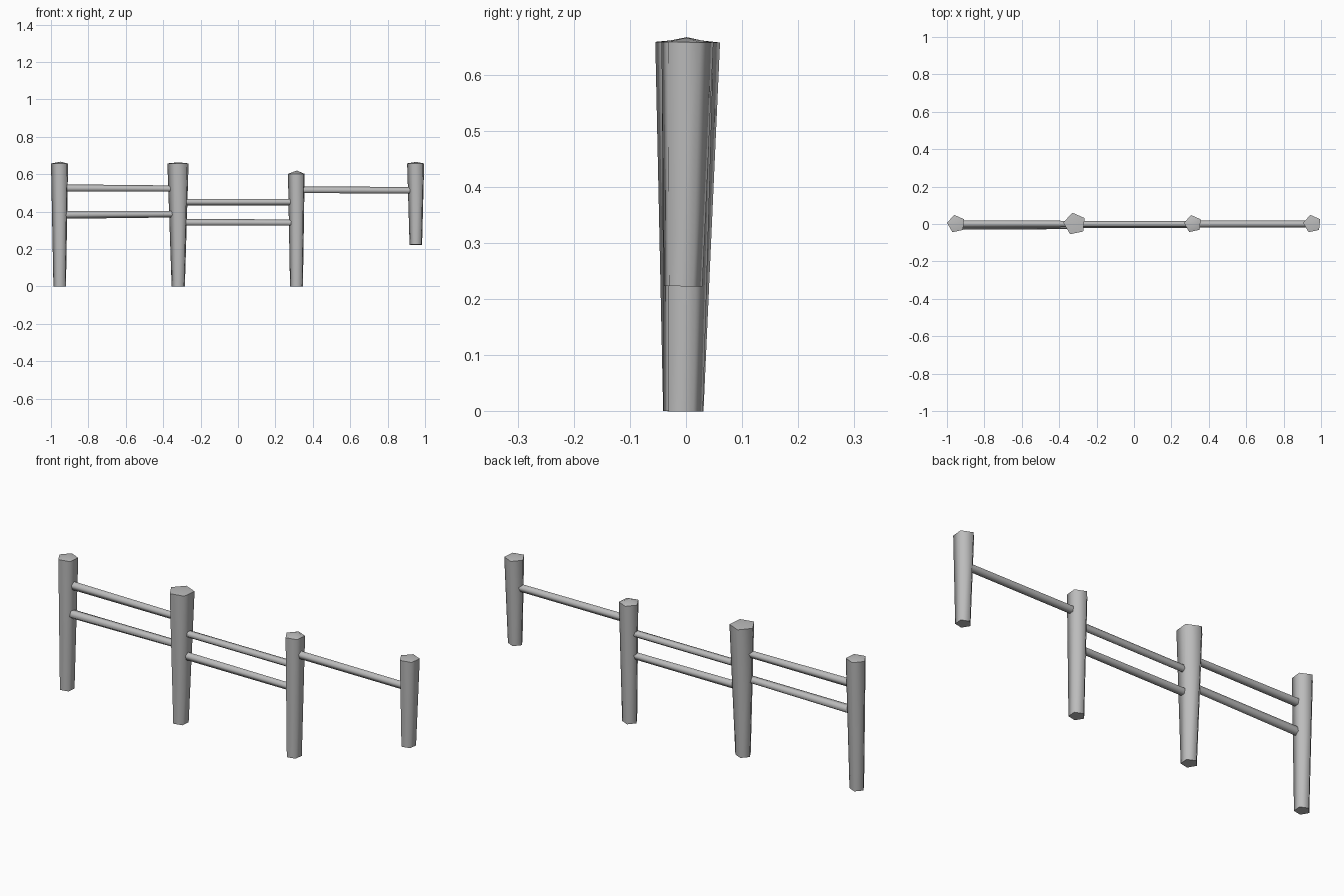
import bpy, bmesh, math
from mathutils import Vector

cube = bpy.data.objects.get("Cube")
if cube:
    bpy.data.objects.remove(cube, do_unlink=True)

grey = bpy.data.materials.new("weathered grey")
grey.use_nodes = True
colour = (0.5, 0.5, 0.5, 1)
grey.diffuse_color = colour
grey.node_tree.nodes["Principled BSDF"].inputs["Base Color"].default_value = colour

SIDES = 5


def log(name, start, end, r_start, r_end, turn, peak=0.0):
    """Tapered five-sided log, smooth around its sides, with an optional raised tip."""
    start, end = Vector(start), Vector(end)
    axis = (end - start).normalized()
    # Section axes: x and y for upright logs, y and z for lying ones
    u = Vector((1, 0, 0)) if abs(axis.z) > 0.5 else Vector((0, 1, 0))
    v = axis.cross(u).normalized()
    bm = bmesh.new()
    rings = []
    for centre, radius in ((start, r_start), (end, r_end)):
        angles = [math.radians(turn) + i * math.tau / SIDES for i in range(SIDES)]
        rings.append([bm.verts.new(centre + radius * (u * math.cos(a) + v * math.sin(a)))
                      for a in angles])
    low, high = rings
    tip = bm.verts.new(end + axis * peak) if peak else None
    for i in range(SIDES):
        j = (i + 1) % SIDES
        bm.faces.new((low[i], low[j], high[j], high[i])).smooth = True
        if tip:
            bm.faces.new((high[i], high[j], tip)).smooth = True
    bm.faces.new(low[::-1])
    if not tip:
        bm.faces.new(high)
    # Keep the end rims crisp
    for ring in rings:
        for i in range(SIDES):
            bm.edges.get((ring[i], ring[(i + 1) % SIDES])).smooth = False
    bmesh.ops.recalc_face_normals(bm, faces=bm.faces)
    mesh = bpy.data.meshes.new(name)
    bm.to_mesh(mesh)
    bm.free()
    mesh.materials.append(grey)
    obj = bpy.data.objects.new(name, mesh)
    bpy.context.collection.objects.link(obj)
    return obj


# Posts: name, x, foot height, rim height, foot radius, rim radius, tip rise
posts = [
    ("right_end_post", -0.951, 0, 0.657, 0.036, 0.049, 0.01),
    ("right_middle_post", -0.317, 0, 0.658, 0.038, 0.061, 0.006),
    ("left_middle_post", 0.315, 0, 0.602, 0.037, 0.048, 0.018),
    ("left_end_post", 0.953, 0.223, 0.658, 0.036, 0.049, 0.008),
]
for name, x, foot, rim, r_foot, r_rim, rise in posts:
    log(name, (x, -0.006, foot), (x, 0.001, rim), r_foot, r_rim, 174, rise)

# Rails: name, x span, end heights, y, end radii, turn
rails = [
    ("right_upper_rail", (-0.93, -0.34), (0.525, 0.522), 0, (0.021, 0.018), 18),
    ("right_lower_rail", (-0.93, -0.34), (0.384, 0.388), -0.009, (0.022, 0.019), 50),
    ("middle_upper_rail", (-0.31, 0.3), (0.452, 0.452), 0, (0.018, 0.018), 54),
    ("middle_lower_rail", (-0.31, 0.3), (0.342, 0.34), -0.003, (0.02, 0.018), 18),
    ("left_rail", (0.33, 0.94), (0.515, 0.513), 0, (0.02, 0.019), 18),
]
for name, (x0, x1), (z0, z1), y, (r0, r1), turn in rails:
    log(name, (x0, y, z0), (x1, y, z1), r0, r1, turn)
